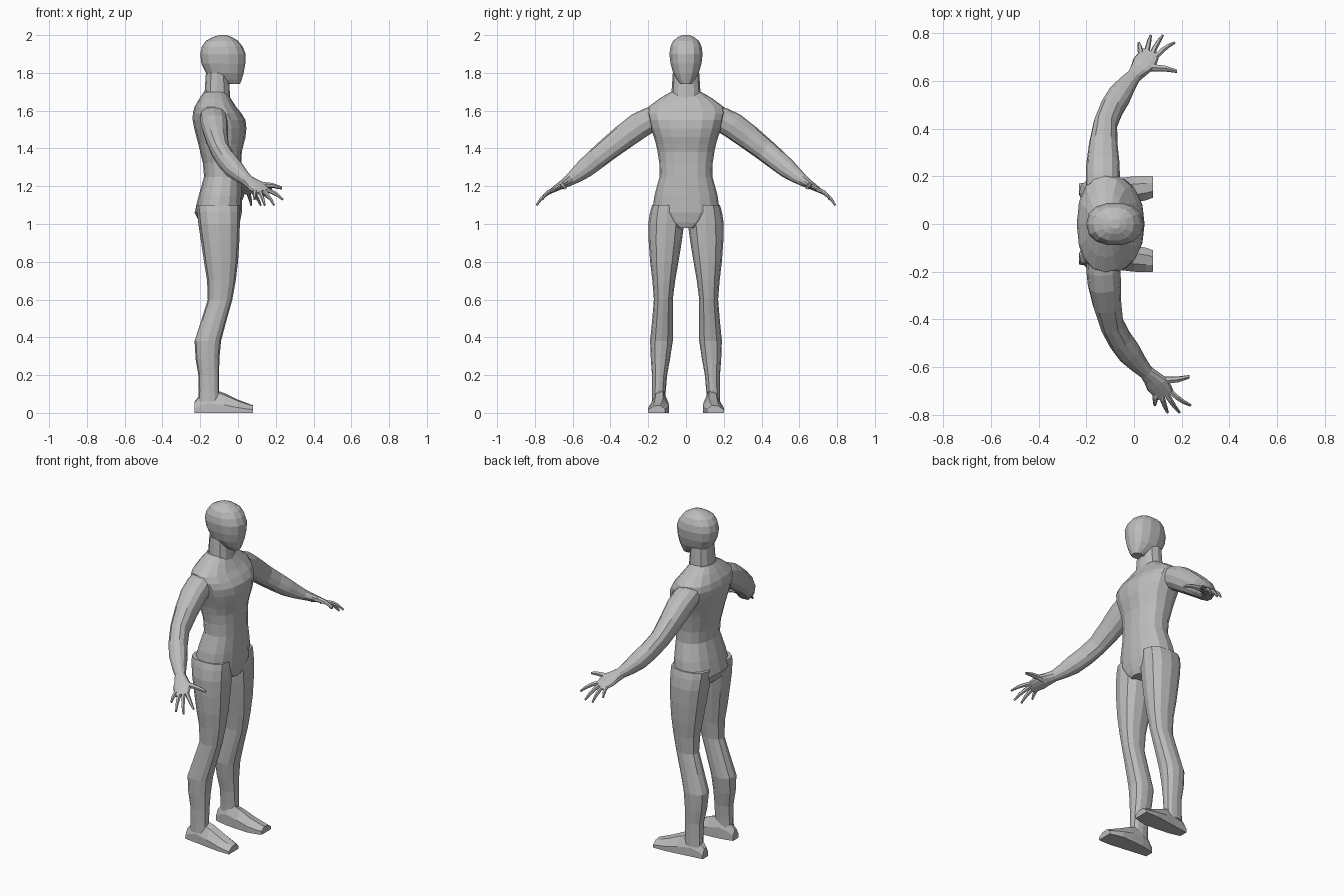
import bpy, bmesh, math
from mathutils import Vector

if "Cube" in bpy.data.objects:
    bpy.data.objects.remove(bpy.data.objects["Cube"])

SHADE = (0.5, 0.5, 0.5, 1)
grey = bpy.data.materials.new("plain grey")
grey.use_nodes = True
grey.diffuse_color = SHADE
grey.node_tree.nodes["Principled BSDF"].inputs["Base Color"].default_value = SHADE


def refine(rows):
    """Insert a smoothly interpolated section between each pair of sections."""
    result = [rows[0]]
    for i in range(len(rows) - 1):
        before, after = rows[max(i - 1, 0)], rows[min(i + 2, len(rows) - 1)]
        middle = [(9 * (b + c) - a - d) / 16
                  for a, b, c, d in zip(before, rows[i], rows[i + 1], after)]
        result += [middle, rows[i + 1]]
    return result


def ring(centre, u, v, sides, power=2.3):
    """Rounded cross-section around a centre, with half-axes u and v."""
    points = []
    for i in range(sides):
        angle = math.tau * i / sides
        c, s = math.cos(angle), math.sin(angle)
        across = math.copysign(abs(c) ** (2 / power), c)
        along = math.copysign(abs(s) ** (2 / power), s)
        points.append(Vector(centre) + Vector(u) * across + Vector(v) * along)
    return points


def loft(name, rings):
    """Skin a list of rings into a closed, flat-shaded part."""
    bm = bmesh.new()
    loops = [[bm.verts.new(point) for point in points] for points in rings]
    count = len(loops[0])
    for lower, upper in zip(loops, loops[1:]):
        for i in range(count):
            j = (i + 1) % count
            bm.faces.new((lower[i], lower[j], upper[j], upper[i]))
    bm.faces.new(loops[0])
    bm.faces.new(loops[-1])
    bmesh.ops.recalc_face_normals(bm, faces=bm.faces)
    mesh = bpy.data.meshes.new(name)
    bm.to_mesh(mesh)
    bm.free()
    mesh.materials.append(grey)
    part = bpy.data.objects.new(name, mesh)
    bpy.context.collection.objects.link(part)


def stack(name, levels, sides):
    """Loft level sections given as height, back, front, right edge, left edge."""
    rings = []
    for z, back, front, right, left in refine(levels):
        centre = ((back + front) / 2, (right + left) / 2, z)
        rings.append(ring(centre, ((front - back) / 2, 0, 0), (0, (left - right) / 2, 0), sides))
    loft(name, rings)


def centred(rows):
    """Turn height, back, front, half width into a section about the midline."""
    return [(z, back, front, -half, half) for z, back, front, half in rows]


def limb(name, path, sides):
    """Loft along a path of x, y, z, half width, half thickness."""
    path = refine(path)
    points = [Vector(row[:3]) for row in path]
    rings = []
    for i, (point, row) in enumerate(zip(points, path)):
        tangent = (points[min(i + 1, len(points) - 1)] - points[max(i - 1, 0)]).normalized()
        side = Vector((1, 0, 0))
        side = (side - tangent * side.dot(tangent)).normalized()
        rings.append(ring(point, side * row[3], tangent.cross(side) * row[4], sides))
    loft(name, rings)


# Trunk, neck and head
stack("torso", centred([
    (.98, -.17, 0, .06), (1.06, -.23, .02, .18), (1.25, -.18, .02, .14),
    (1.38, -.2, .02, .15), (1.46, -.22, .04, .17), (1.55, -.24, .04, .2),
    (1.62, -.23, -.01, .2), (1.7, -.18, -.06, .08)]), 16)
stack("neck", centred([(1.65, -.18, -.04, .08), (1.8, -.17, -.05, .07)]), 12)
stack("head", centred([
    (1.74, -.06, .01, .03), (1.8, -.17, .03, .07), (1.9, -.2, .04, .09),
    (1.97, -.17, 0, .07), (2, -.1, -.06, .02)]), 14)

# Height, back, front, inner edge, outer edge
LEG = [(.06, -.21, -.1, .11, .18), (.2, -.21, -.1, .1, .18), (.38, -.23, -.09, .07, .19),
       (.6, -.16, -.03, .07, .17), (.8, -.18, 0, .04, .19), (1, -.21, .01, .01, .2),
       (1.1, -.22, .01, .02, .18)]

# Distance forward, instep height, inner edge, outer edge
FOOT = [(-.23, .06, .12, .17), (-.15, .13, .1, .18), (0, .07, .09, .2), (.08, .04, .11, .2)]

# Shoulder, elbow, wrist and palm
ARM = [(-.13, .15, 1.57, .07, .06), (-.13, .25, 1.52, .07, .07), (-.12, .42, 1.39, .05, .06),
       (-.06, .54, 1.29, .05, .05), (0, .62, 1.23, .03, .03), (.04, .67, 1.2, .05, .02),
       (.07, .72, 1.17, .04, .01)]


def place(point, sign):
    """Put a point on one side; the right arm swings a little further forward."""
    x, y, z = point
    swing = .12 * max(0, y - .2) if sign < 0 else 0
    return Vector((x + swing, sign * y, z))


def digit(name, base, tip, radius, sign):
    """Tapered, slightly arched finger from base to tip."""
    start, end = place(base, sign), place(tip, sign)
    axis = (end - start).normalized()
    across = axis.cross(Vector((0, sign * .6, .8))).normalized()
    up = across.cross(axis)
    rings = []
    for step in range(4):
        t = step / 3
        size = radius * (1.1 - .6 * t * t)
        middle = start.lerp(end, t) + up * radius * math.sin(math.pi * t)
        rings.append(ring(middle, across * size, up * size, 6))
    loft(name, rings)


for sign, label in ((1, "left_"), (-1, "right_")):
    # Leg
    stack(label + "leg", [(z, back, front, sign * inner, sign * outer)
                          for z, back, front, inner, outer in LEG], 12)

    # Foot with a flat sole and an instep ridge towards the inside
    sections = []
    for x, top, inner, outer in refine(FOOT):
        ridge, slope = inner + (outer - inner) * .3, inner + (outer - inner) * .7
        outline = [(inner, 0), (outer, 0), (outer, top * .4), (slope, top * .9),
                   (ridge, top), (inner, top * .5)]
        sections.append([Vector((x, sign * y, z)) for y, z in outline])
    loft(label + "foot", sections)

    # Arm running into the palm
    limb(label + "arm", [(*place(row[:3], sign), *row[3:]) for row in ARM], 12)

    # Thumb, then four fingers fanned from front to back
    digit(label + "thumb", (.03, .65, 1.2), (.18, .64, 1.19), .015, sign)
    for i, finger in enumerate(("index", "middle", "ring", "little")):
        shorter = .03 if finger in ("index", "little") else 0
        digit(label + finger + "_finger", (.09 - .02 * i, .7, 1.18),
              (.17 - .05 * i, .79 - shorter, 1.1 + shorter), .011, sign)
